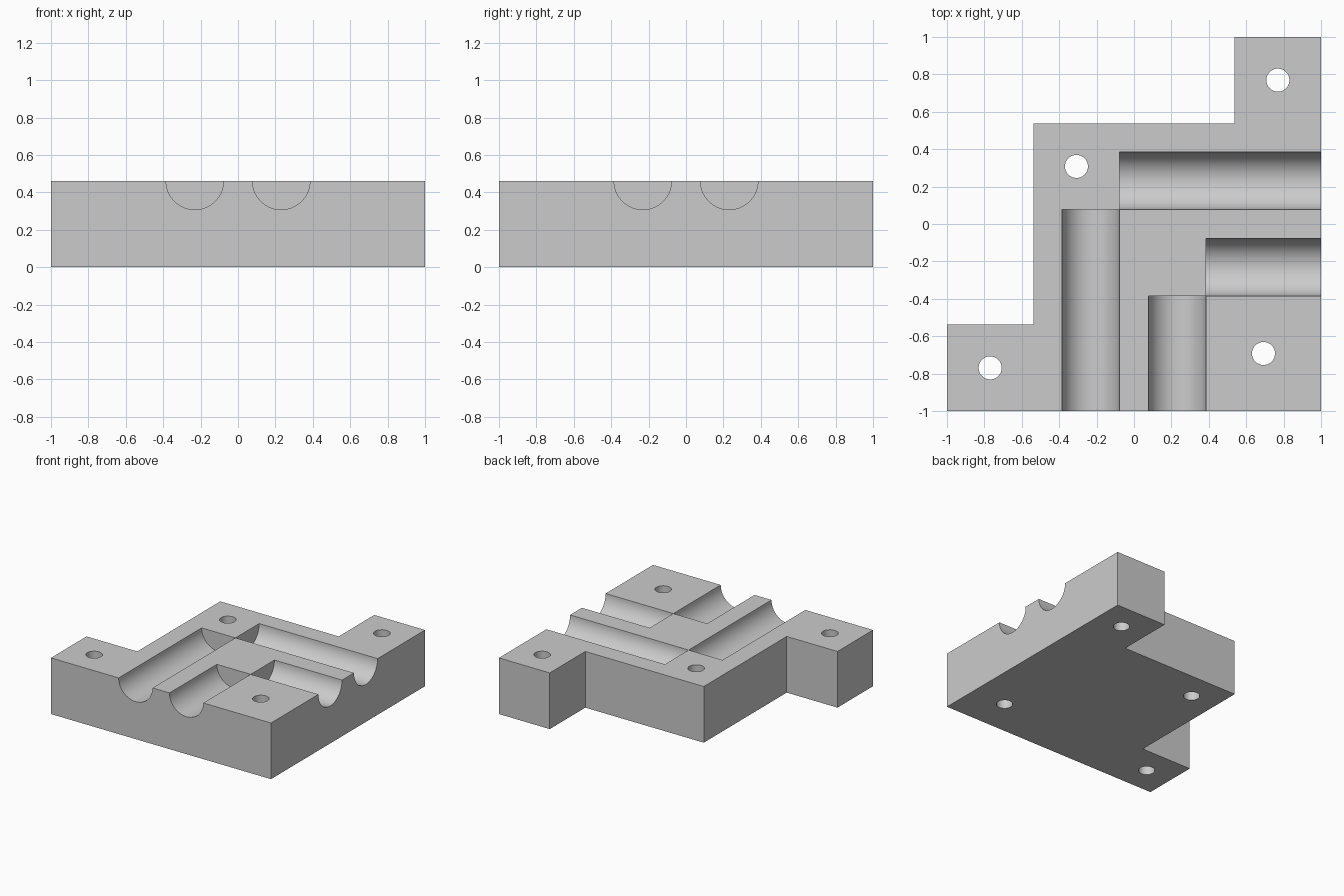
import bpy
import bmesh
import math
from mathutils import Matrix, Vector

cube = bpy.data.objects.get("Cube")
if cube:
    bpy.data.objects.remove(cube, do_unlink=True)

U = 1 / 13                      # design unit: the block is 26 units wide
HEIGHT = 6 * U
GROOVE_R = 2 * U
HOLE_R = 0.8 * U

grey = bpy.data.materials.new("plain grey")
grey.use_nodes = True
colour = (0.6, 0.6, 0.6, 1)
grey.diffuse_color = colour
grey.node_tree.nodes["Principled BSDF"].inputs["Base Color"].default_value = colour


def prism(name, points, offset):
    """Extrude a closed outline of 3D points along an offset."""
    bm = bmesh.new()
    face = bm.faces.new([bm.verts.new(p) for p in points])
    new = bmesh.ops.extrude_face_region(bm, geom=[face])["geom"]
    verts = [v for v in new if isinstance(v, bmesh.types.BMVert)]
    bmesh.ops.translate(bm, verts=verts, vec=offset)
    bmesh.ops.recalc_face_normals(bm, faces=bm.faces)
    mesh = bpy.data.meshes.new(name)
    bm.to_mesh(mesh)
    bm.free()
    obj = bpy.data.objects.new(name, mesh)
    bpy.context.collection.objects.link(obj)
    mesh.materials.append(grey)
    return obj


def cut(target, cutter):
    """Subtract the cutter from the target and discard it."""
    cutter.hide_render = True
    mod = target.modifiers.new("cut", 'BOOLEAN')
    mod.operation = 'DIFFERENCE'
    mod.solver = 'EXACT'
    mod.object = cutter
    bpy.context.view_layer.objects.active = target
    bpy.ops.object.modifier_apply(modifier=mod.name)
    bpy.data.objects.remove(cutter, do_unlink=True)


def groove(centre, end, along_x):
    """Half-round channel running from its inner end out past the block."""
    steps = 32
    arc = [(GROOVE_R * math.cos(a), GROOVE_R * math.sin(a))
           for a in (math.pi + math.pi * i / steps for i in range(steps + 1))]
    arc += [(GROOVE_R, U), (-GROOVE_R, U)]
    far = 14 * U
    if along_x:
        pts = [(end, centre + s, HEIGHT + t) for s, t in arc]
        return prism("groove_cutter", pts, Vector((far - end, 0, 0)))
    pts = [(centre + s, end, HEIGHT + t) for s, t in arc]
    return prism("groove_cutter", pts, Vector((0, -far - end, 0)))


# Stepped block with a mounting tab at two opposite corners
outline = [(-13, -13), (13, -13), (13, 13), (7, 13),
           (7, 7), (-7, 7), (-7, -7), (-13, -7)]
block = prism("clamp_block", [(x * U, y * U, 0) for x, y in outline],
              Vector((0, 0, HEIGHT)))

# Outer and inner pairs of channels, mirrored across the diagonal
for centre, end in ((-3, 1), (3, -5)):
    cut(block, groove(centre * U, end * U, False))
    cut(block, groove(-centre * U, -end * U, True))

# Bolt holes right through the block
for x, y in ((10, 10), (-4, 4), (9, -9), (-10, -10)):
    ring = [(x * U + HOLE_R * math.cos(a), y * U + HOLE_R * math.sin(a), -U)
            for a in (math.tau * i / 48 for i in range(48))]
    cut(block, prism("hole_cutter", ring, Vector((0, 0, HEIGHT + 2 * U))))

# Smooth the curved walls, keep every rim crisp
bpy.ops.object.select_all(action='DESELECT')
block.select_set(True)
bpy.context.view_layer.objects.active = block
bpy.ops.object.shade_smooth_by_angle(angle=math.radians(30))
